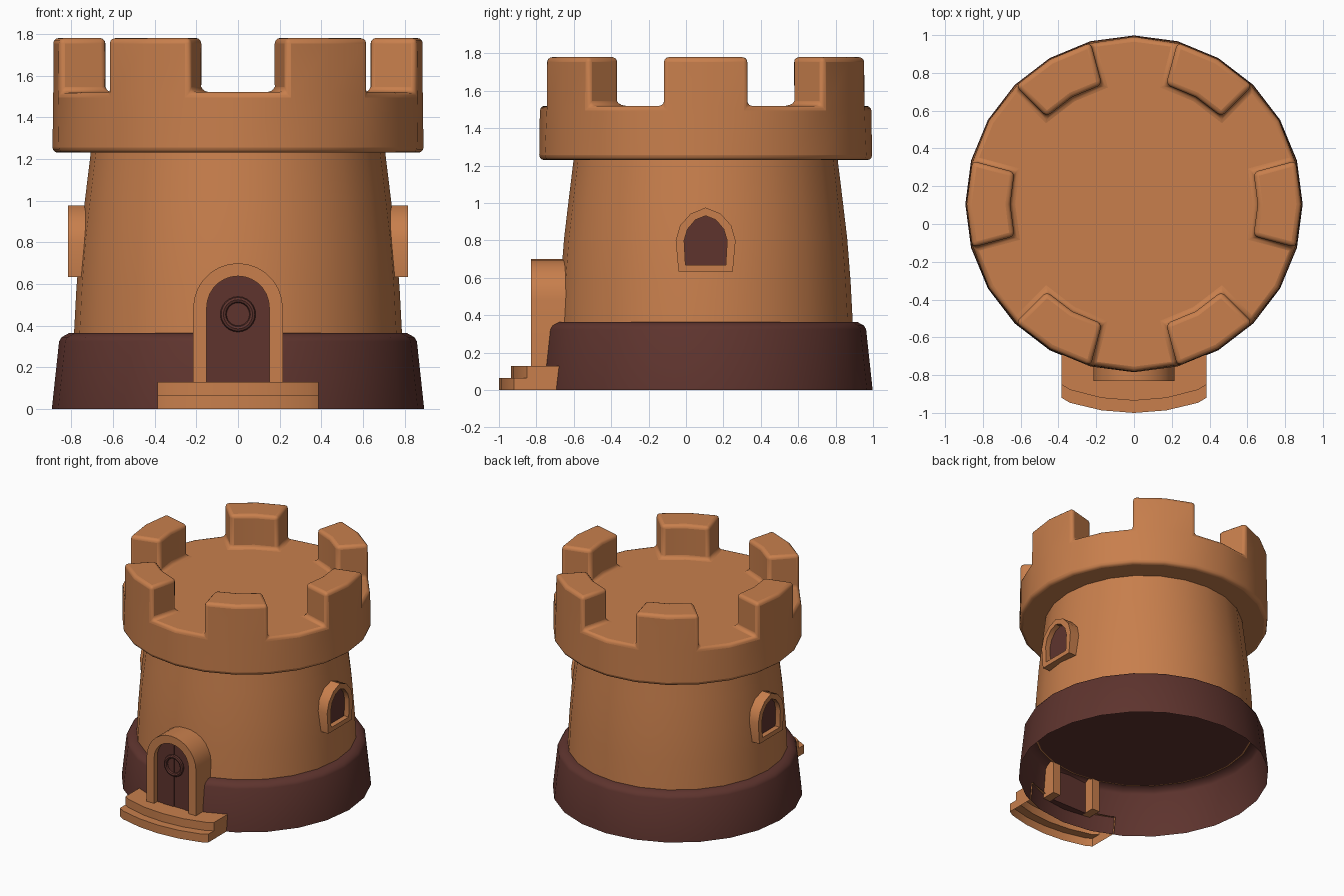
import bpy, bmesh, math

if "Cube" in bpy.data.objects:
    bpy.data.objects.remove(bpy.data.objects["Cube"])

CY = 0.105   # tower axis sits slightly behind the origin because of the steps
N = 24       # sides of the tower


def material(name, rgb):
    m = bpy.data.materials.new(name)
    m.diffuse_color = (*rgb, 1)
    m.use_nodes = True
    m.node_tree.nodes["Principled BSDF"].inputs["Base Color"].default_value = m.diffuse_color
    return m


CLAY = material("orange clay", (0.578, 0.212, 0.073))
BROWN = material("dark brown", (0.112, 0.034, 0.027))


def finish(name, verts, faces, mat, fix=True, bevel=0):
    me = bpy.data.meshes.new(name)
    me.from_pydata(verts, [], faces)
    bm = bmesh.new()
    bm.from_mesh(me)
    if fix:
        bmesh.ops.recalc_face_normals(bm, faces=bm.faces[:])
    bm.to_mesh(me)
    bm.free()
    me.materials.append(mat)
    ob = bpy.data.objects.new(name, me)
    bpy.context.collection.objects.link(ob)
    smooth(ob)
    if bevel:
        b = ob.modifiers.new("bevel", "BEVEL")
        b.width, b.segments, b.angle_limit = bevel, 3, math.radians(40)
    return ob


def smooth(ob):
    bpy.ops.object.select_all(action='DESELECT')
    ob.select_set(True)
    bpy.context.view_layer.objects.active = ob
    bpy.ops.object.shade_smooth_by_angle(angle=math.radians(35))


def ring(r, z):
    return [(r * math.cos(math.tau * k / N), CY + r * math.sin(math.tau * k / N), z) for k in range(N)]


def lathe(name, profile, mat, cap_first=False):
    verts = [v for r, z in profile for v in ring(r, z)]
    faces = [(i * N + k, i * N + (k + 1) % N, (i + 1) * N + (k + 1) % N, (i + 1) * N + k)
             for i in range(len(profile) - 1) for k in range(N)]
    if cap_first:
        faces.append(tuple(reversed(range(N))))
    return finish(name, verts, faces, mat, fix=False)


def plate(name, outline, d0, d1, place, mat):
    """Solid made by extruding a flat outline between two depths."""
    n = len(outline)
    verts = [place(u, v, d) for d in (d0, d1) for u, v in outline]
    faces = [tuple(range(n)), tuple(range(n, 2 * n))]
    faces += [(k, (k + 1) % n, n + (k + 1) % n, n + k) for k in range(n)]
    return finish(name, verts, faces, mat)


def surround(name, outer, inner, d0, d1, place, mat, closed):
    """Frame between two matching outlines."""
    n = len(outer)
    verts = [place(u, v, d) for d in (d0, d1) for path in (outer, inner) for u, v in path]
    faces = []
    for k in range(n if closed else n - 1):
        j = (k + 1) % n
        for a, b in ((0, n), (n, 3 * n), (3 * n, 2 * n), (2 * n, 0)):
            faces.append((a + k, a + j, b + j, b + k))
    if not closed:
        faces += [(k, n + k, 3 * n + k, 2 * n + k) for k in (0, n - 1)]
    return finish(name, verts, faces, mat)


# plinth, with the dark floor closing it inside
lathe("plinth", [(0.893, 0), (0.858, 0.325), (0.846, 0.345), (0.81, 0.365), (0.78, 0.365)], BROWN)
lathe("plinth_floor", [(0.772, 0.35), (0.772, 0.36)], BROWN, cap_first=True)
# tower wall
lathe("tower_wall", [(0.77, 0.352), (0.787, 0.352), (0.775, 0.58), (0.757, 0.81), (0.732, 1.02), (0.705, 1.24)], CLAY)

# battlement: drum with two-segment blocks extruded every sixty degrees
bm = bmesh.new()
rows = [[bm.verts.new(c) for c in ring(r, z)]
        for r, z in ((0.69, 1.23), (0.89, 1.23), (0.886, 1.52), (0.655, 1.52))]
rim = []
for i in range(3):
    for k in range(N):
        j = (k + 1) % N
        f = bm.faces.new((rows[i][k], rows[i][j], rows[i + 1][j], rows[i + 1][k]))
        if i == 2:
            rim.append(f)
bm.faces.new(rows[3])
bm.faces.new(rows[0][::-1])
for m in range(6):
    pair = [rim[(4 * m - 1) % N], rim[4 * m]]
    res = bmesh.ops.extrude_face_region(bm, geom=pair)
    bmesh.ops.translate(bm, vec=(0, 0, 0.26), verts=[g for g in res["geom"] if isinstance(g, bmesh.types.BMVert)])
    bmesh.ops.delete(bm, geom=[f for f in pair if f.is_valid], context='FACES_ONLY')
bmesh.ops.dissolve_limit(bm, angle_limit=0.01, verts=bm.verts[:], edges=bm.edges[:])
bmesh.ops.recalc_face_normals(bm, faces=bm.faces[:])
me = bpy.data.meshes.new("battlement")
bm.to_mesh(me)
bm.free()
me.materials.append(CLAY)
battlement = bpy.data.objects.new("battlement", me)
bpy.context.collection.objects.link(battlement)
bev = battlement.modifiers.new("bevel", "BEVEL")
bev.width, bev.segments, bev.angle_limit = 0.026, 3, math.radians(40)
smooth(battlement)


# door: arched surround, four planks and a ring handle
def front(u, v, d):
    return (u, d, v)


def arch(half, spring, bottom, n=14):
    pts = [(half * math.cos(math.pi * k / n), spring + half * math.sin(math.pi * k / n)) for k in range(n + 1)]
    return [(half, bottom)] + pts + [(-half, bottom)]


surround("door_surround", arch(0.215, 0.485, 0.1), arch(0.15, 0.488, 0.1), -0.83, -0.64, front, CLAY, False)
cuts = (-0.153, -0.093, 0, 0.093, 0.153)
for i in range(4):
    a, b = cuts[i], cuts[i + 1]
    xs = [b + (a - b) * k / 6 for k in range(7)]
    top = [(x, 0.488 + math.sqrt(max(0.0, 0.153 ** 2 - x * x))) for x in xs]
    plate("door_plank", [(a, 0.1), (b, 0.1)] + top, -0.79 - 0.005 * (i % 2), -0.72, front, BROWN)
bpy.ops.mesh.primitive_torus_add(location=(0, -0.797, 0.455), rotation=(math.pi / 2, 0, 0),
                                 major_radius=0.07, minor_radius=0.015, major_segments=24, minor_segments=8)
handle = bpy.context.object
handle.name = "door_ring"
handle.data.materials.append(BROWN)
smooth(handle)


# pointed windows on both sides
def mirrored(half):
    return half + [(-u, v) for u, v in reversed(half) if u]


w_out = mirrored([(-0.145, 0.635), (-0.16, 0.8), (-0.137, 0.88), (-0.08, 0.943), (0, 0.976)])
w_in = mirrored([(-0.108, 0.67), (-0.115, 0.8), (-0.097, 0.86), (-0.055, 0.91), (0, 0.932)])
for side, s in (("right", 1), ("left", -1)):
    def place(u, v, d, s=s):
        return (s * d, CY + u, v)
    surround(side + "_window_frame", w_out, w_in, 0.815, 0.69, place, CLAY, True)
    plate(side + "_window_pane", w_in, 0.775, 0.7, place, BROWN)

# two curved steps, open underneath
cols = (-0.385, -0.34, -0.17, 0, 0.17, 0.34, 0.385)
prof = ((1.105, 0), (1.105, 0.065), (1.04, 0.065), (1.04, 0.13), (0.86, 0.13), (0.875, 0))
P = len(prof)
sv = [(x, CY - math.sqrt(r * r - x * x) + (0.012 if abs(x) > 0.38 and r > 1 else 0), z)
      for x in cols for r, z in prof]
sf = [(k * P + i, (k + 1) * P + i, (k + 1) * P + i + 1, k * P + i + 1)
      for k in range(len(cols) - 1) for i in range(P - 2)]
e = (len(cols) - 1) * P
sf += [tuple(range(P)), tuple(e + i for i in reversed(range(P)))]
finish("front_steps", sv, sf, CLAY, fix=False)
